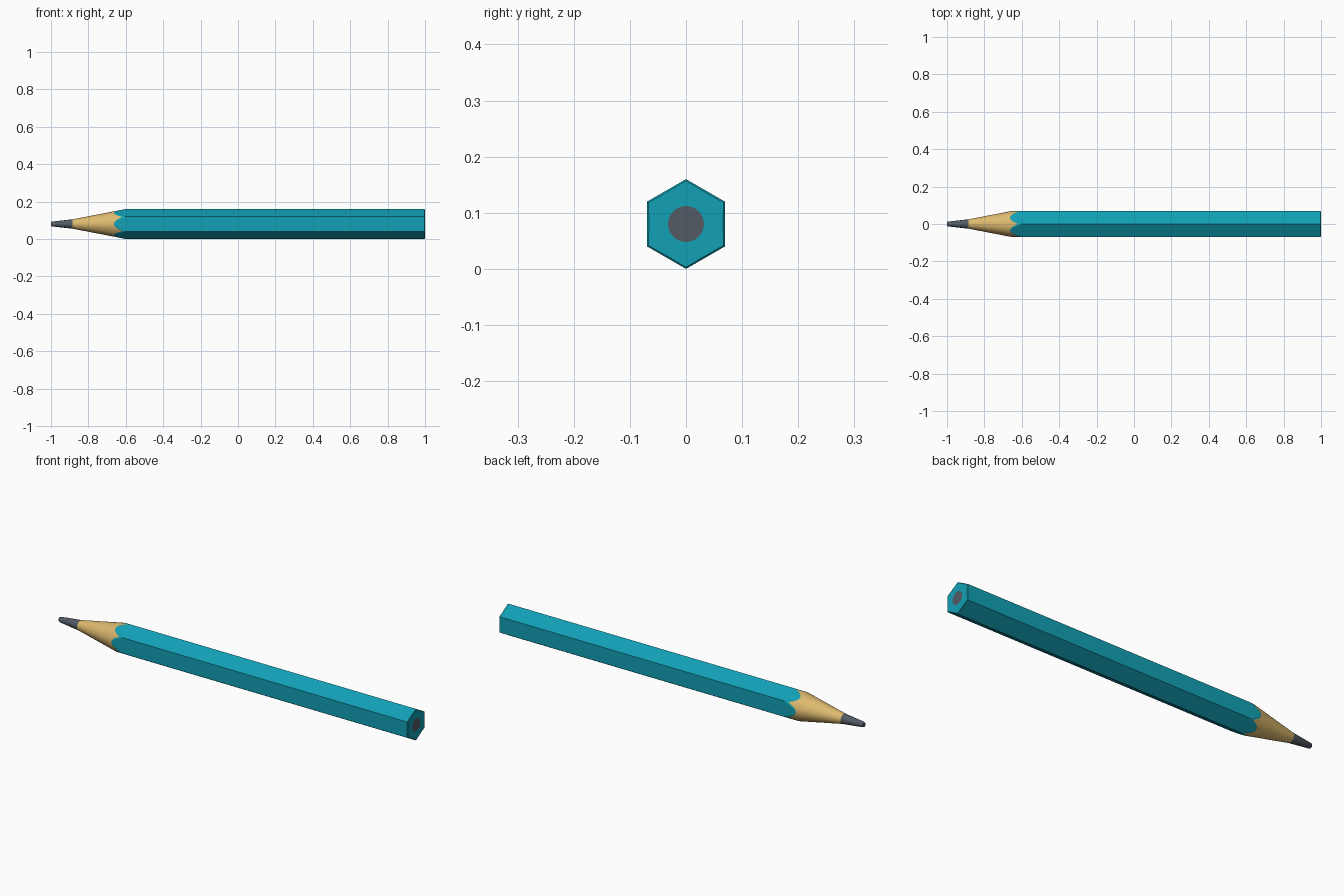
import bpy, bmesh, math

if "Cube" in bpy.data.objects:
    bpy.data.objects.remove(bpy.data.objects["Cube"])

N = 48          # points round the pencil (8 per hexagon side)
CZ = 0.08       # height of the axis
R = 0.08        # hexagon corner radius


def material(name, rgb):
    m = bpy.data.materials.new(name)
    m.diffuse_color = (*rgb, 1)
    m.use_nodes = True
    m.node_tree.nodes["Principled BSDF"].inputs["Base Color"].default_value = m.diffuse_color
    return m


teal = material("teal paint", (0.006, 0.35, 0.46))
wood = material("bare wood", (0.73, 0.49, 0.16))
graphite = material("graphite grey", (0.085, 0.105, 0.13))


def hex_radius(a):
    # corners point straight up and down
    off = (a % (math.pi / 3)) - math.pi / 6
    return R * math.cos(math.pi / 6) / math.cos(off)


def cone_radius(x):
    return 0.025 + (x + 0.885) * (R - 0.025) / 0.285


def cone_x(r):
    return -0.885 + (r - 0.025) * 0.285 / (R - 0.025)


def loft(name, rings, mat, cap_start=False, cap_end=False, angle=25):
    """Each ring is a function angle -> (x, radius); angle 0 points up."""
    bm = bmesh.new()
    loops = []
    for ring in rings:
        row = []
        for i in range(N):
            a = 2 * math.pi * i / N
            x, r = ring(a)
            row.append(bm.verts.new((x, r * math.sin(a), CZ + r * math.cos(a))))
        loops.append(row)
    for p, q in zip(loops, loops[1:]):
        for i in range(N):
            j = (i + 1) % N
            bm.faces.new((p[i], p[j], q[j], q[i]))
    if cap_start:
        bm.faces.new(loops[0][::-1])
    if cap_end:
        bm.faces.new(loops[-1])
    bm.faces.ensure_lookup_table()
    bm.normal_update()
    # flip everything if the winding came out inwards
    f = bm.faces[0]
    c = f.calc_center_median()
    if f.normal.y * c.y + f.normal.z * (c.z - CZ) < 0:
        bmesh.ops.reverse_faces(bm, faces=bm.faces[:])
    me = bpy.data.meshes.new(name)
    bm.to_mesh(me)
    bm.free()
    me.materials.append(mat)
    ob = bpy.data.objects.new(name, me)
    bpy.context.collection.objects.link(ob)
    bpy.ops.object.select_all(action='DESELECT')
    ob.select_set(True)
    bpy.context.view_layer.objects.active = ob
    bpy.ops.object.shade_smooth_by_angle(angle=math.radians(angle))
    return ob


def circle(x, r):
    return lambda a: (x, r)


# where the sharpening cone cuts the hexagon, giving scallops
def cut(a):
    r = hex_radius(a)
    return cone_x(r), r


# paint edge just ahead of the cut
def paint_edge(a):
    x = cone_x(hex_radius(a)) - 0.008 - 0.012 * (hex_radius(a) - R * 0.866) / (R * 0.134)
    return x, cone_radius(x)


# hexagonal painted body with a slightly eased flat end
loft("painted_body",
     [paint_edge, cut,
      lambda a: (0.997, hex_radius(a)),
      lambda a: (1.0, hex_radius(a) - 0.003),
      circle(1.0, 0.032)], teal, angle=8)

# sharpened wood
loft("sharpened_wood", [circle(-0.885, 0.025), paint_edge], wood)

# graphite point, slightly blunted
loft("graphite_point",
     [circle(-1.0, 0.0105), circle(-0.995, 0.013), circle(-0.885, 0.025)],
     graphite, cap_start=True)

# graphite core seen at the flat end
loft("graphite_core_end", [circle(0.99, 0.032), circle(1.0, 0.032)],
     graphite, cap_end=True)
